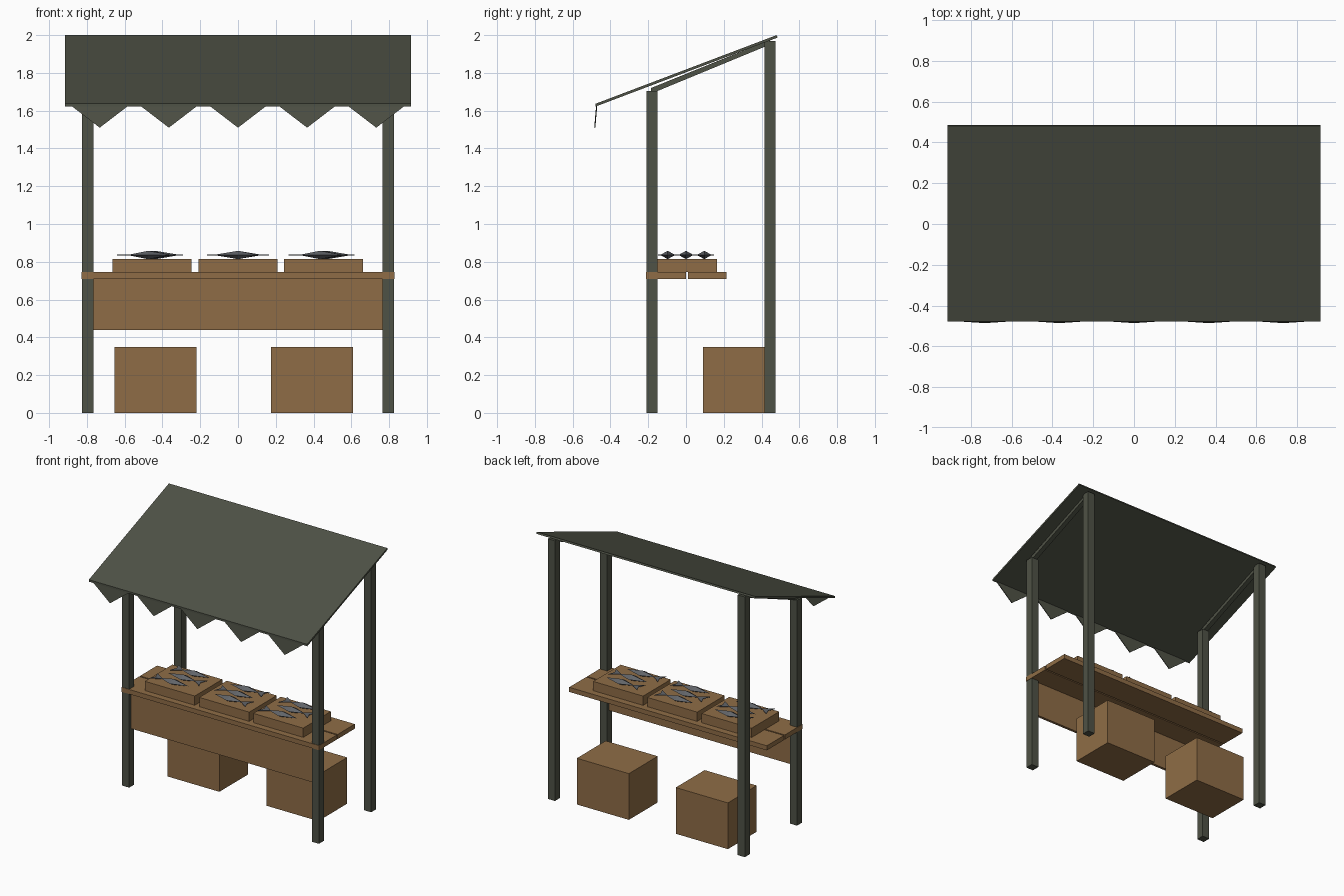
import bpy, bmesh, math
from mathutils import Matrix, Vector

if "Cube" in bpy.data.objects:
    bpy.data.objects.remove(bpy.data.objects["Cube"])


def material(name, rgb):
    m = bpy.data.materials.new(name)
    m.diffuse_color = (*rgb, 1)
    m.use_nodes = True
    m.node_tree.nodes["Principled BSDF"].inputs["Base Color"].default_value = m.diffuse_color
    return m


GREEN = material("dark green", (0.078, 0.085, 0.061))
WOOD = material("brown wood", (0.275, 0.152, 0.061))
GREY = material("fish grey", (0.12, 0.127, 0.14))


def make(name, bm, mat):
    bmesh.ops.recalc_face_normals(bm, faces=bm.faces)
    me = bpy.data.meshes.new(name)
    bm.to_mesh(me)
    bm.free()
    me.materials.append(mat)
    ob = bpy.data.objects.new(name, me)
    bpy.context.collection.objects.link(ob)
    return ob


def box(name, x, y, z, mat):
    """Box given by its (min, max) range on each axis."""
    bm = bmesh.new()
    size = [b - a for a, b in (x, y, z)]
    mid = [(a + b) / 2 for a, b in (x, y, z)]
    bmesh.ops.create_cube(bm, size=1, matrix=Matrix.Translation(mid) @ Matrix.Diagonal((*size, 1)))
    return make(name, bm, mat)


def extrude(name, outline, offset, mat):
    """Flat outline pushed along an offset."""
    bm = bmesh.new()
    face = bm.faces.new([bm.verts.new(p) for p in outline])
    out = bmesh.ops.extrude_face_region(bm, geom=[face])
    verts = [v for v in out["geom"] if isinstance(v, bmesh.types.BMVert)]
    bmesh.ops.translate(bm, verts=verts, vec=Vector(offset))
    return make(name, bm, mat)


# Sloping canopy
canopy = [(-0.478, 1.622), (0.485, 1.987), (0.48, 2.0), (-0.478, 1.637)]
extrude("canopy", [(-0.915, y, z) for y, z in canopy], (1.83, 0, 0), GREEN)

# Hanging pennants along the front edge
for i in range(5):
    x = (i - 2) * 0.366
    extrude("pennant", [(x - 0.15, -0.476, 1.625), (x + 0.15, -0.476, 1.625), (x, -0.486, 1.51)],
            (0, 0.006, 0), GREEN)

# Posts and sloping rafters
for s in (-1, 1):
    xr = (s * 0.795 - 0.03, s * 0.795 + 0.03)
    box("front_post", xr, (-0.21, -0.15), (0, 1.705), GREEN)
    box("back_post", xr, (0.415, 0.475), (0, 1.97), GREEN)
    rafter = [(-0.185, 1.69), (0.445, 1.95), (0.445, 1.975), (-0.185, 1.72)]
    extrude("rafter", [(s * 0.795 - 0.018, y, z) for y, z in rafter], (0.036, 0, 0), GREEN)

# Counter planks and front panel
box("front_plank", (-0.828, 0.828), (-0.213, 0.0), (0.71, 0.745), WOOD)
box("back_plank", (-0.828, 0.828), (0.01, 0.215), (0.71, 0.745), WOOD)
box("front_panel", (-0.79, 0.79), (-0.19, -0.17), (0.44, 0.71), WOOD)

# Storage crates on the ground
for x in (-0.437, 0.392):
    box("crate", (x - 0.218, x + 0.218), (0.09, 0.435), (0, 0.35), WOOD)


def fish(x, y, z, d):
    """Diamond body with a thin forked tail; d is the heading along x."""
    bm = bmesh.new()
    tips = [bm.verts.new((x + d * 0.13, y, z)), bm.verts.new((x - d * 0.11, y, z))]
    ring = [bm.verts.new((x, y + 0.04 * math.cos(a), z + 0.022 * math.sin(a)))
            for a in (k * math.pi / 2 for k in range(4))]
    for t in tips:
        for k in range(4):
            bm.faces.new((t, ring[k], ring[(k + 1) % 4]))
    tail = [(-0.09, 0), (-0.165, 0.05), (-0.145, 0), (-0.165, -0.05)]
    rows = [[bm.verts.new((x + d * u, y + v, z + h)) for u, v in tail] for h in (-0.002, 0.002)]
    for r in rows:
        bm.faces.new(r[:3])
        bm.faces.new((r[0], r[2], r[3]))
    for k in range(4):
        j = (k + 1) % 4
        bm.faces.new((rows[0][k], rows[0][j], rows[1][j], rows[1][k]))
    make("fish", bm, GREY)


# Trays, each with three fish lying in alternate directions
for t, x in enumerate((-0.456, 0, 0.453)):
    box("tray", (x - 0.209, x + 0.209), (-0.165, 0.165), (0.745, 0.815), WOOD)
    for k in (-1, 0, 1):
        heading = 1 if (k + t) % 2 else -1
        fish(x + (0.02 * k if t != 1 else 0), k * 0.097, 0.836, heading)
